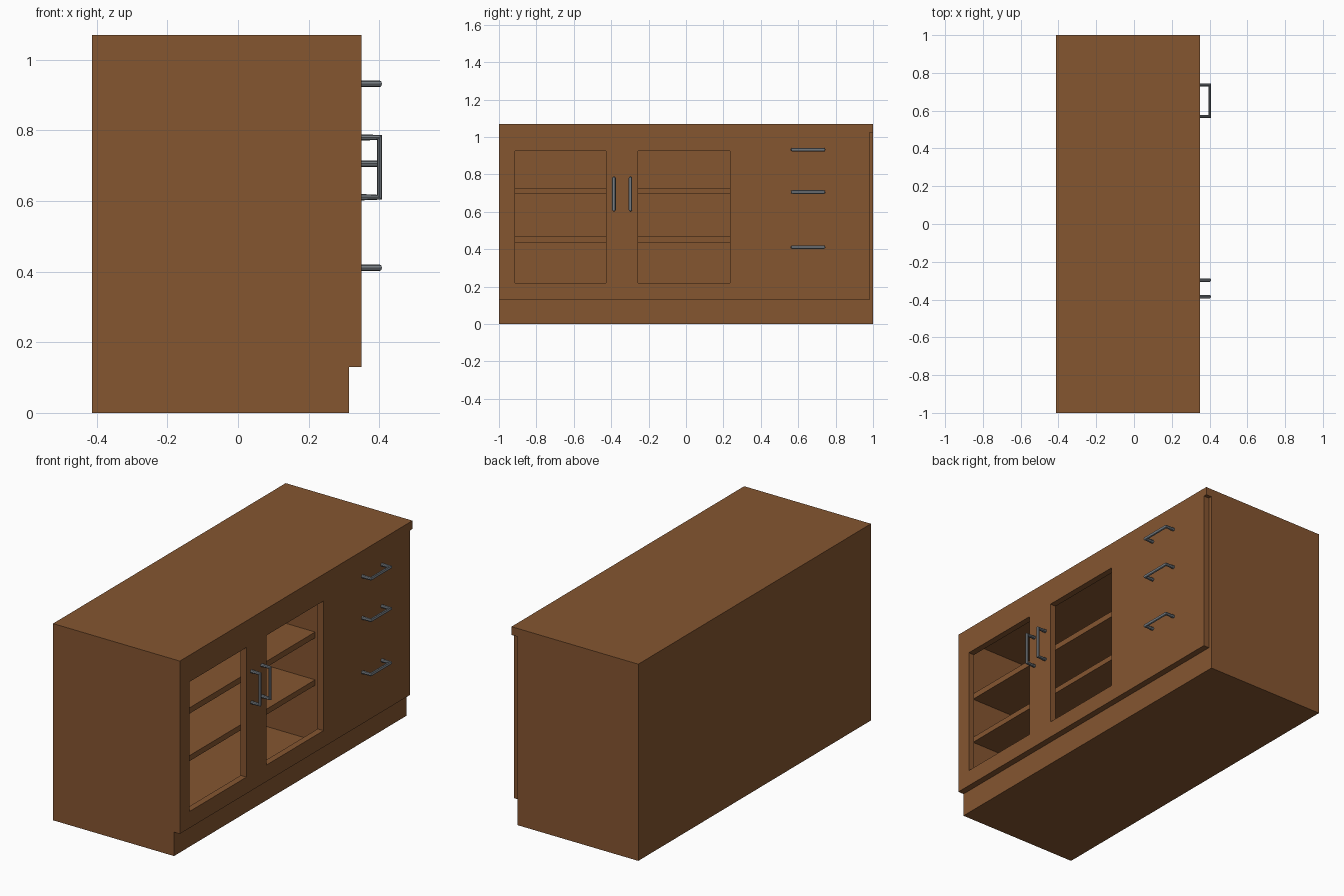
import bpy

if "Cube" in bpy.data.objects:
    bpy.data.objects.remove(bpy.data.objects["Cube"])


def material(name, rgb):
    m = bpy.data.materials.new(name)
    m.diffuse_color = (*rgb, 1)
    m.use_nodes = True
    m.node_tree.nodes["Principled BSDF"].inputs["Base Color"].default_value = m.diffuse_color
    return m


WOOD = material("brown wood", (0.235, 0.092, 0.03))
METAL = material("grey metal", (0.18, 0.2, 0.22))


def box(name, x0, x1, y0, y1, z0, z1):
    bpy.ops.mesh.primitive_cube_add(size=1, location=((x0 + x1) / 2, (y0 + y1) / 2, (z0 + z1) / 2))
    ob = bpy.context.object
    ob.name = name
    ob.scale = (x1 - x0, y1 - y0, z1 - z0)
    bpy.ops.object.transform_apply(location=False, rotation=False, scale=True)
    ob.data.materials.append(WOOD)
    return ob


def handle(name, a, b):
    """U-shaped round bar running between two (y, z) points."""
    pts = [(0.34, *a), (0.401, *a), (0.401, *b), (0.34, *b)]
    cu = bpy.data.curves.new(name, "CURVE")
    cu.dimensions = "3D"
    cu.bevel_depth = 0.0095
    cu.bevel_resolution = 2
    cu.use_fill_caps = True
    sp = cu.splines.new("POLY")
    sp.points.add(3)
    for p, co in zip(sp.points, pts):
        p.co = (*co, 1)
    ob = bpy.data.objects.new(name, cu)
    bpy.context.collection.objects.link(ob)
    cu.materials.append(METAL)
    bpy.ops.object.select_all(action="DESELECT")
    ob.select_set(True)
    bpy.context.view_layer.objects.active = ob
    bpy.ops.object.convert(target="MESH")
    bpy.ops.object.shade_smooth_by_angle()


BACK, BODY, FRONT = -0.413, 0.315, 0.35

# carcass panels
box("base", BACK, BODY, -1, 1, 0, 0.135)
box("countertop", BACK, FRONT, -1, 1, 1.025, 1.07)
box("back_panel", BACK, BACK + 0.03, -1, 1, 0.135, 1.025)
box("left_side", BACK + 0.03, BODY, -1, -0.965, 0.135, 1.025)
box("drawer_block", BACK + 0.03, BODY, 0.263, 1, 0.135, 1.025)

# shelves
for z0, z1 in ((0.437, 0.467), (0.695, 0.727)):
    box("shelf", BACK + 0.03, 0.28, -0.965, 0.263, z0, z1)

# open door frames: stiles between the openings, then top and bottom rails
for y0, y1 in ((-1, -0.915), (-0.427, -0.342), (-0.342, -0.257), (0.235, 0.32)):
    box("door_stile", BODY, FRONT, y0, y1, 0.13, 1.025)
for y0, y1 in ((-0.915, -0.427), (-0.257, 0.235)):
    box("door_bottom_rail", BODY, FRONT, y0, y1, 0.13, 0.22)
    box("door_top_rail", BODY, FRONT, y0, y1, 0.925, 1.025)

# drawer fronts
for z0, z1 in ((0.13, 0.56), (0.56, 0.82), (0.82, 1.025)):
    box("drawer_front", BODY, FRONT, 0.32, 0.98, z0, z1)

# handles
for z in (0.411, 0.706, 0.932):
    handle("drawer_handle", (0.569, z), (0.736, z))
for y in (-0.385, -0.297):
    handle("door_handle", (y, 0.611), (y, 0.78))
